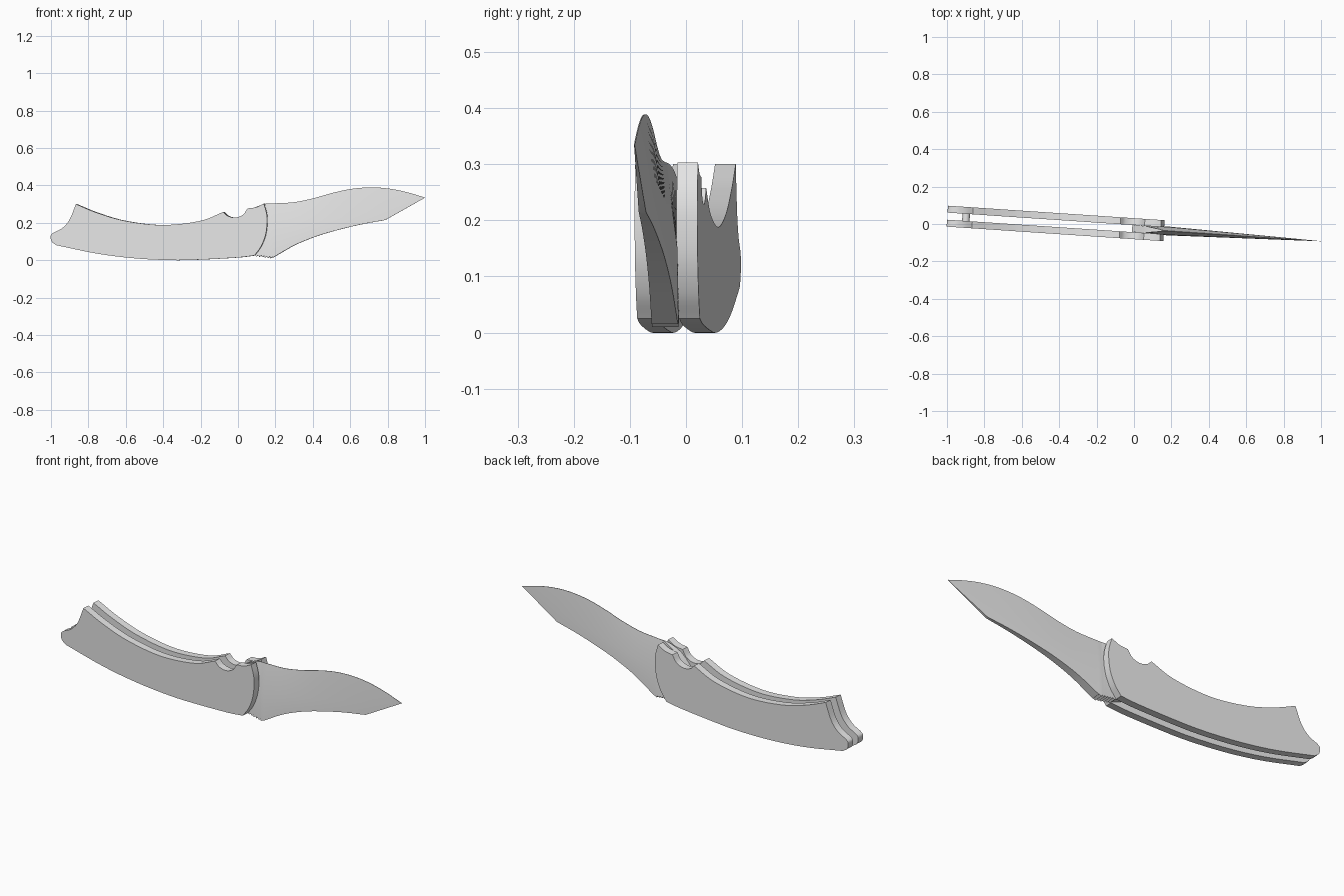
import bpy, bmesh, math
from mathutils import Vector, Matrix

old = bpy.data.objects.get("Cube")
if old:
    bpy.data.objects.remove(old, do_unlink=True)

steel = bpy.data.materials.new("light_grey")
steel.diffuse_color = (0.8, 0.8, 0.8, 1)
steel.use_nodes = True
steel.node_tree.nodes["Principled BSDF"].inputs["Base Color"].default_value = (0.8, 0.8, 0.8, 1)

# The whole knife is turned slightly about the vertical
PLACE = Matrix.Translation((0, -0.025, 0)) @ Matrix.Rotation(-math.atan(0.067), 4, 'Z')


def spline(pts, steps=6):
    """Smooth curve through the points, ends included."""
    p = [Vector(q) for q in pts]
    p = [2 * p[0] - p[1]] + p + [2 * p[-1] - p[-2]]
    out = []
    for a, b, c, d in zip(p, p[1:], p[2:], p[3:]):
        for i in range(steps):
            t = i / steps
            out.append(0.5 * (2 * b + (c - a) * t + (2 * a - 5 * b + 4 * c - d) * t ** 2
                              + (3 * b - a - 3 * c + d) * t ** 3))
    return out + [p[-2]]


def height(curve, x):
    """Height of a left-to-right curve at x."""
    for a, b in zip(curve, curve[1:]):
        if x <= b[0]:
            return a[1] + (b[1] - a[1]) * max(0, x - a[0]) / max(b[0] - a[0], 1e-6)
    return curve[-1][1]


def finish(name, bm, angle=30):
    bmesh.ops.remove_doubles(bm, verts=bm.verts, dist=1e-5)
    bmesh.ops.recalc_face_normals(bm, faces=bm.faces)
    bm.transform(PLACE)
    mesh = bpy.data.meshes.new(name)
    bm.to_mesh(mesh)
    bm.free()
    mesh.materials.append(steel)
    ob = bpy.data.objects.new(name, mesh)
    bpy.context.collection.objects.link(ob)
    bpy.ops.object.select_all(action='DESELECT')
    ob.select_set(True)
    bpy.context.view_layer.objects.active = ob
    bpy.ops.object.shade_smooth_by_angle(angle=math.radians(angle))


# Handle scales: one outline made of smooth runs that meet at corners
runs = [
    [(-.865, .30), (-.75, .253), (-.6, .21), (-.4, .188), (-.2, .21), (-.075, .258)],
    [(-.075, .258), (-.05, .236), (-.01, .228), (.03, .243), (.055, .277)],
    [(.055, .277), (.1, .283), (.142, .303)],
    [(.142, .303), (.157, .25), (.16, .2), (.15, .13), (.125, .07), (.092, .025)],
    [(.092, .025), (0, .014), (-.2, .003), (-.35, 0), (-.55, .01), (-.75, .035), (-.97, .08)],
    [(-.97, .08), (-.995, .1), (-1, .13), (-.985, .147), (-.94, .17), (-.9, .215), (-.865, .30)],
]
outline = [p for run in runs for p in spline(run)[:-1]]
GAP, THICK = 0.019, 0.037

for name, y in (("front_handle_scale", -GAP - THICK), ("back_handle_scale", GAP)):
    bm = bmesh.new()
    face = bm.faces.new([bm.verts.new((p[0], y, p[1])) for p in outline])
    new = bmesh.ops.extrude_face_region(bm, geom=[face])["geom"]
    bmesh.ops.translate(bm, vec=(0, THICK, 0),
                        verts=[v for v in new if isinstance(v, bmesh.types.BMVert)])
    finish(name, bm)

# Pin joining the scales at the tail
bm = bmesh.new()
bmesh.ops.create_cone(bm, cap_ends=True, segments=24, radius1=.02, radius2=.02, depth=2 * GAP,
                      matrix=Matrix.Translation((-.9, 0, .11)) @ Matrix.Rotation(math.pi / 2, 4, 'X'))
finish("tail_pin", bm)

# Blade: thick spine below, thin curved edge above, with a tang between the scales
edge = spline([(-.01, .19), (.03, .235), (.08, .275), (.14, .30), (.2, .304), (.3, .31), (.4, .33),
               (.5, .358), (.6, .38), (.7, .389), (.8, .384), (.9, .365), (1.002, .335)])
tang = [(-.01, .1), (.03, .05), (.09, .03)]
teeth = [(.1 + .015 * i + .012 * k, .027 - .002 * i - .007 * (1 - k)) for i in range(6) for k in (0, 1)]
spine = tang + teeth + spline([(.19, .015), (.3, .078), (.4, .12), (.5, .152), (.65, .189),
                              (.79, .215)]) + [(1.002, .334)]
ridge = spline([(-.01, .14), (.15, .15), (.3, .175), (.5, .215), (.79, .28), (1.002, .3345)])

stations = sorted({round(p[0], 4) for p in spine} | {round(.82 + .02 * i, 4) for i in range(10)}
                  | {.06, .15})
bm = bmesh.new()
rings = []
for x in stations:
    half = .0185 if x < .09 else min(.0185 + (x - .09) * .06, .024 * (1.02 - x) / .85)
    plunge = min(1, max(0, (x - .06) / .1))
    thin = half * (1 - plunge) + min(.001, half) * plunge
    low, mid, top = (height(c, x) for c in (spine, ridge, edge))
    section = [(-half, low), (-half * .9, mid), (-thin, top), (thin, top), (half * .9, mid), (half, low)]
    rings.append([bm.verts.new((x, y, z)) for y, z in section])
for a, b in zip(rings, rings[1:]):
    for i in range(6):
        j = (i + 1) % 6
        bm.faces.new((a[i], a[j], b[j], b[i]))
bm.faces.new(rings[0])
bm.faces.new(rings[-1])
finish("blade", bm)
